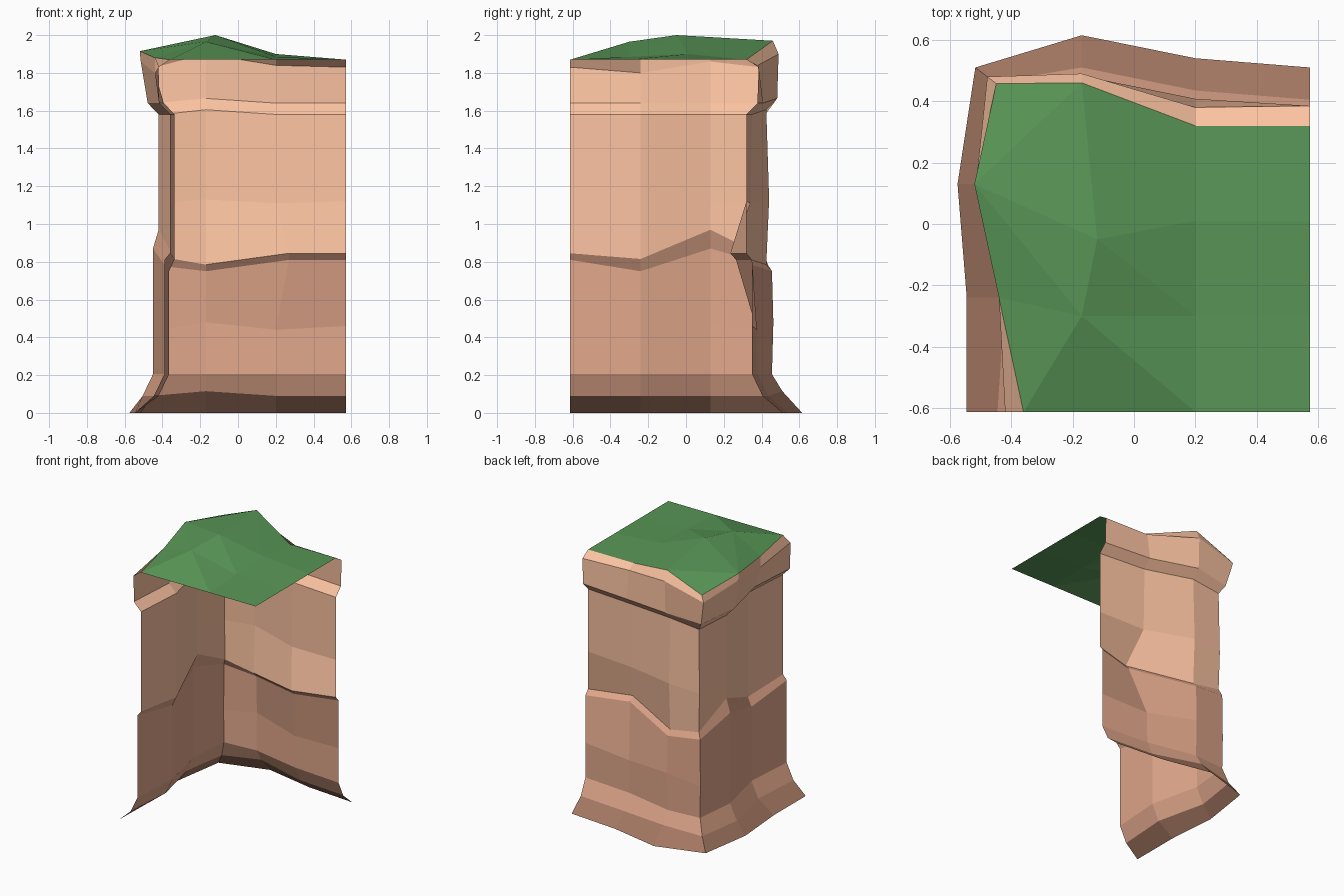
import bpy
from mathutils import Vector

if "Cube" in bpy.data.objects:
    bpy.data.objects.remove(bpy.data.objects["Cube"])


def material(name, rgb):
    m = bpy.data.materials.new(name)
    m.diffuse_color = (*rgb, 1)
    m.use_nodes = True
    m.node_tree.nodes["Principled BSDF"].inputs["Base Color"].default_value = m.diffuse_color
    return m


def make(name, verts, faces, mat):
    me = bpy.data.meshes.new(name)
    me.from_pydata([tuple(v) for v in verts], [], faces)
    me.update()
    ob = bpy.data.objects.new(name, me)
    bpy.context.collection.objects.link(ob)
    me.materials.append(mat)
    return ob


foot_mat = material("foot_stone", (0.38, 0.19, 0.125))
lower_mat = material("lower_stone", (0.76, 0.39, 0.26))
upper_mat = material("upper_stone", (0.98, 0.55, 0.36))
grass_mat = material("grass", (0.10, 0.31, 0.095))

# Stations along the cliff, front end -> corner -> right end:
# wall point, outward direction, ledge bottom, ledge top, lip offset, lip z,
# rim offset, rim z, lift of the brow, bulge of the wall, base offset
stations = [
    (-.36, -.613, -1, 0, .81, .845, .06, 1.83, 0, 1.87, 0, 0, .185),
    (-.335, -.24, -1, 0, .75, .815, .105, 1.80, .105, 1.88, 0, 0, .21),
    (-.42, .13, -1, 0, .87, .97, .095, 1.86, .10, 1.915, 0, 0, .155),
    (-.40, .42, -.65, .5, .78, .825, .12, 1.82, .075, 1.86, 0, .01, .18),
    (-.17, .425, 0, 1, .75, .785, .065, 1.90, .035, 1.97, .025, .015, .19),
    (.20, .35, 0, 1, .81, .845, .03, 1.84, -.03, 1.87, 0, -.01, .19),
    (.573, .32, 0, 1, .81, .845, .065, 1.83, 0, 1.87, 0, 0, .19),
]


def profile(s):
    x, y, nx, ny, l0, l1, lip, lipz, rim, rimz, lift, bulge, base = s
    rows = [(base, 0), (.085, .09 + lift), (.03, .205), (.03 + bulge / 2, .46 + lift * 2 - abs(bulge) * 2),
            (.03, l0), (0, l1), (bulge, 1.12 + lift - abs(bulge)), (0, 1.58 + lift),
            (.058, 1.64 + lift), (lip, lipz), (rim, rimz)]
    return [Vector((x + nx * d, y + ny * d, z)) for d, z in rows]


columns = [profile(s) for s in stations]
for j in (4, 5):                      # notch where the ledge cuts into the back wall
    columns[5][j] += Vector((.07, -.115, 0))


def wall(name, r0, r1, mat):
    n = r1 - r0 + 1
    verts = [p for c in columns for p in c[r0:r1 + 1]]
    faces = [(i * n + j, i * n + j + 1, (i + 1) * n + j + 1, (i + 1) * n + j)
             for i in range(len(columns) - 1) for j in range(n - 1)]
    make(name, verts, faces, mat)


# Rock walls: flared foot, lower wall with ledge, upper face with overhanging brow
wall("rock_foot", 0, 1, foot_mat)
wall("lower_rock", 1, 5, lower_mat)
wall("upper_rock", 5, 10, upper_mat)

# Grass sheet meeting the rim of the rock
rim = [c[-1] for c in columns]
inner = [(-.12, -.05, 2.0), (-.17, -.30, 1.965), (.20, -.30, 1.885), (.20, .01, 1.90),
         (.573, .01, 1.87), (.573, -.30, 1.87), (.573, -.613, 1.87),
         (.20, -.613, 1.87), (-.17, -.613, 1.87)]
P, Q, R, S, E1, E2, F, G, H = range(7, 16)
grass_faces = [(0, H, Q), (0, Q, 1), (1, Q, 2), (2, Q, P), (2, P, 4), (2, 4, 3),
               (4, P, S), (4, S, 5), (5, S, E1, 6), (P, Q, R), (P, R, S),
               (S, R, E2, E1), (R, G, F, E2), (Q, H, G), (Q, G, R)]
make("grass_top", rim + [Vector(p) for p in inner], grass_faces, grass_mat)
